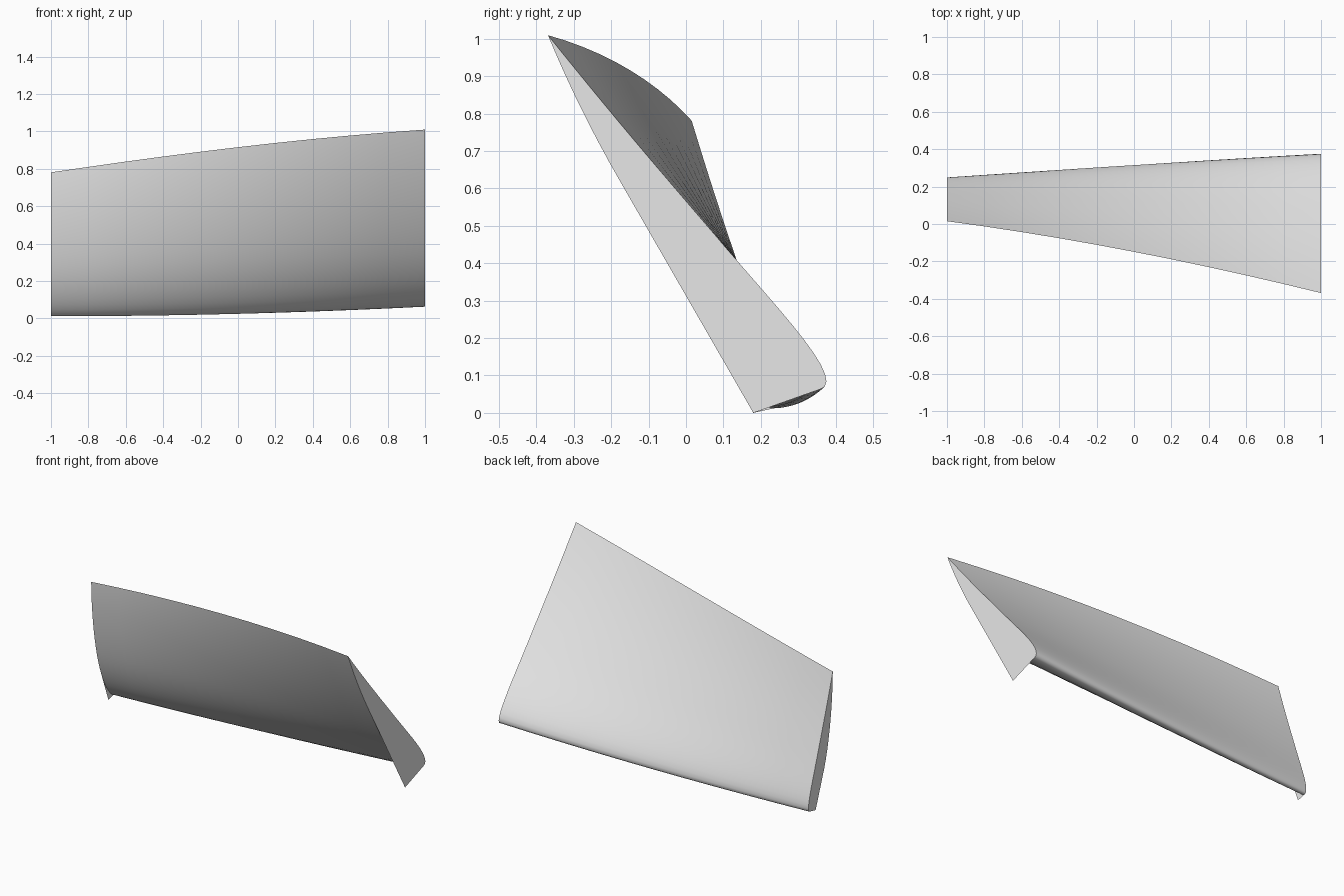
import bpy
from math import sin, cos, pi, sqrt, atan, radians

cube = bpy.data.objects.get("Cube")
if cube:
    bpy.data.objects.remove(cube, do_unlink=True)

metal = bpy.data.materials.new("light_grey")
metal.use_nodes = True
grey = (0.8, 0.8, 0.8, 1)
metal.diffuse_color = grey
metal.node_tree.nodes["Principled BSDF"].inputs["Base Color"].default_value = grey

POLE = (0.18, 0.0)      # twist axis (y, z)
SPANS, STEPS = 10, 24


def lerp(a, b, t):
    return a + (b - a) * t


def airfoil():
    """Cambered section, trailing edge round the nose and back; unit chord."""
    camber, peak, thick = 0.04, 0.4, 0.12
    sides = ([], [])
    for i in range(STEPS + 1):
        x = (1 - cos(pi * i / STEPS)) / 2
        half = 5 * thick * (0.2969 * sqrt(x) - 0.126 * x - 0.3516 * x**2
                            + 0.2843 * x**3 - 0.1036 * x**4)
        k = camber / (peak if x < peak else 1 - peak) ** 2
        base = 0 if x < peak else 1 - 2 * peak
        line = k * (base + 2 * peak * x - x * x)
        slope = atan(2 * k * (peak - x))
        for side, sign in zip(sides, (1, -1)):
            side.append((x - sign * half * sin(slope), line + sign * half * cos(slope)))
    return sides[0][::-1] + sides[1][1:]


def section(t):
    """Section placed at span fraction t with its own chord, offset and twist."""
    chord, pitch = lerp(0.80, 1.196, t), radians(lerp(16.3, 38.2, t))
    along, out = lerp(0.004, 0.063, t), lerp(0.061, 0.193, t)
    s, c = sin(pitch), cos(pitch)
    points = []
    for x, h in airfoil():
        a, n = along - x * chord, out - h * chord
        points.append((lerp(-1, 1, t), POLE[0] + a * s + n * c, POLE[1] - a * c + n * s))
    return points


def add_mesh(name, verts, faces, smooth):
    mesh = bpy.data.meshes.new(name)
    mesh.from_pydata(verts, [], faces)
    mesh.materials.append(metal)
    mesh.polygons.foreach_set("use_smooth", [smooth] * len(faces))
    mesh.update()
    obj = bpy.data.objects.new(name, mesh)
    bpy.context.collection.objects.link(obj)


# Blade skin lofted through the sections, left open at the sharp trailing edge
rings = [section(i / SPANS) for i in range(SPANS + 1)]
n = len(rings[0])
skin = [(r * n + i, r * n + i + 1, (r + 1) * n + i + 1, (r + 1) * n + i)
        for r in range(SPANS) for i in range(n - 1)]
add_mesh("blade_skin", [p for ring in rings for p in ring], skin, True)

# End plates fanned from the twist axis to the far side of each end section
for name, ring, x in (("right_end_plate", rings[0], -1), ("left_end_plate", rings[-1], 1)):
    verts, faces = ring + [(x, *POLE)], []
    for i in range(n - 1):
        (_, y1, z1), (_, y2, z2) = ring[i], ring[i + 1]
        area = (y1 - POLE[0]) * (z2 - POLE[1]) - (z1 - POLE[1]) * (y2 - POLE[0])
        if area > 0:
            faces.append((n, i, i + 1) if x > 0 else (n, i + 1, i))
    add_mesh(name, verts, faces, False)
